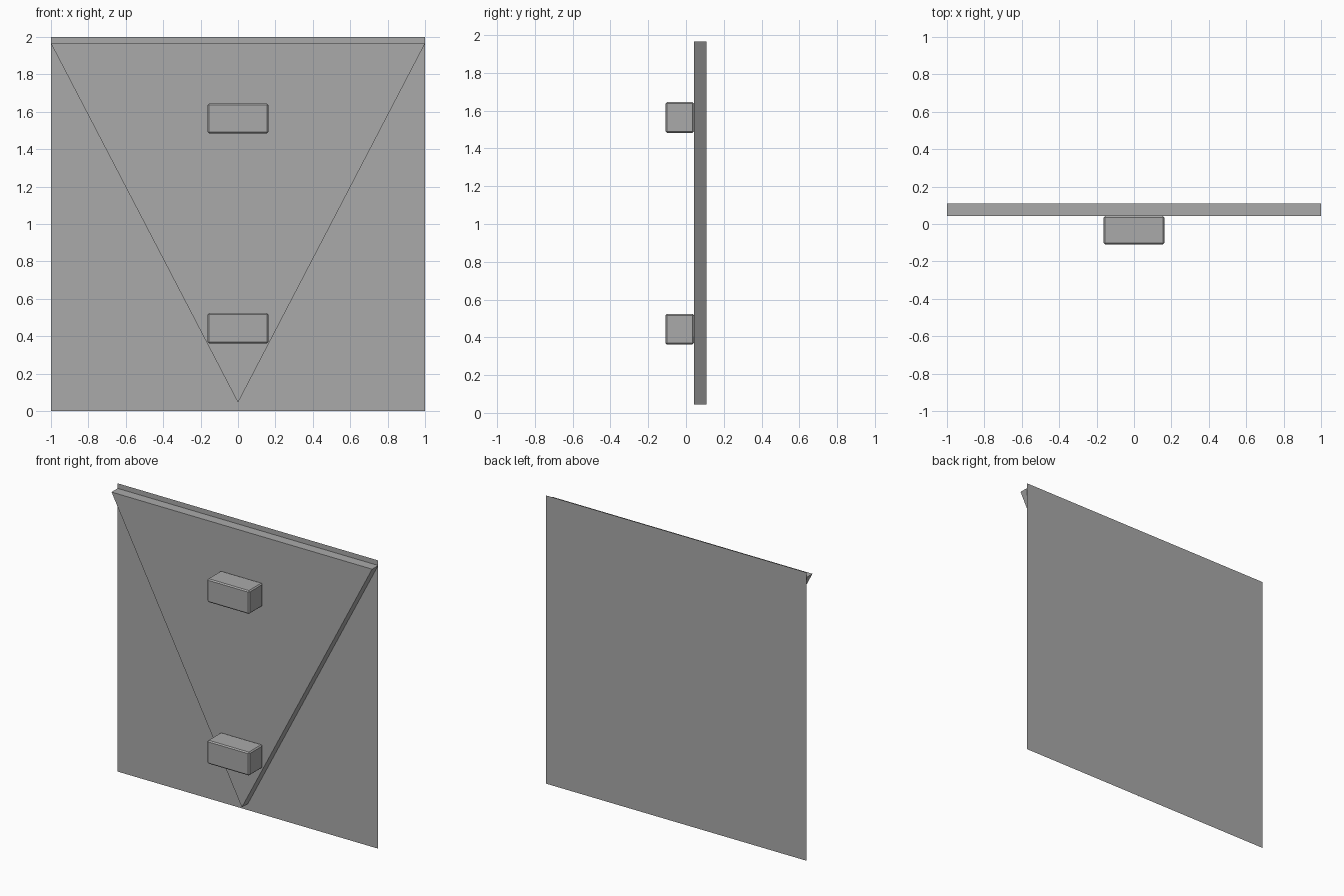
import bpy, bmesh
from mathutils import Vector, Matrix

cube = bpy.data.objects.get("Cube")
if cube:
    bpy.data.objects.remove(cube, do_unlink=True)

grey = bpy.data.materials.new("plain grey")
colour = (0.4, 0.4, 0.4, 1)
grey.diffuse_color = colour
grey.use_nodes = True
grey.node_tree.nodes["Principled BSDF"].inputs["Base Color"].default_value = colour

BACK, FRONT = 0.109, 0.042      # depth of the triangular slab


def add_object(name, bm):
    mesh = bpy.data.meshes.new(name)
    bm.to_mesh(mesh)
    bm.free()
    mesh.materials.append(grey)
    obj = bpy.data.objects.new(name, mesh)
    bpy.context.scene.collection.objects.link(obj)
    return obj


def outline(points, y):
    # Flat face standing upright, facing the front
    bm = bmesh.new()
    face = bm.faces.new([bm.verts.new((x, y, z)) for x, z in points])
    return bm, face


# Thin square back sheet
bm, _ = outline([(-1, 0), (1, 0), (1, 2), (-1, 2)], BACK)
add_object("back_sheet", bm)

# Triangular slab pointing down, open against the sheet
bm, face = outline([(-1, 1.965), (0, 0.045), (1, 1.965)], BACK)
side = bmesh.ops.extrude_face_region(bm, geom=[face])
moved = [v for v in side["geom"] if isinstance(v, bmesh.types.BMVert)]
bmesh.ops.translate(bm, verts=moved, vec=(0, FRONT - BACK, 0))
bmesh.ops.recalc_face_normals(bm, faces=bm.faces)
add_object("triangle_slab", bm)

# Two small blocks with chamfered edges
for name, z in (("upper_block", 1.564), ("lower_block", 0.443)):
    bm = bmesh.new()
    bmesh.ops.create_cube(bm, size=1, matrix=Matrix.Diagonal((0.324, FRONT + BACK, 0.162, 1)))
    block = add_object(name, bm)
    block.location = Vector((0, (FRONT - BACK) / 2, z))
    chamfer = block.modifiers.new("chamfer", 'BEVEL')
    chamfer.width = 0.008
    chamfer.segments = 1
